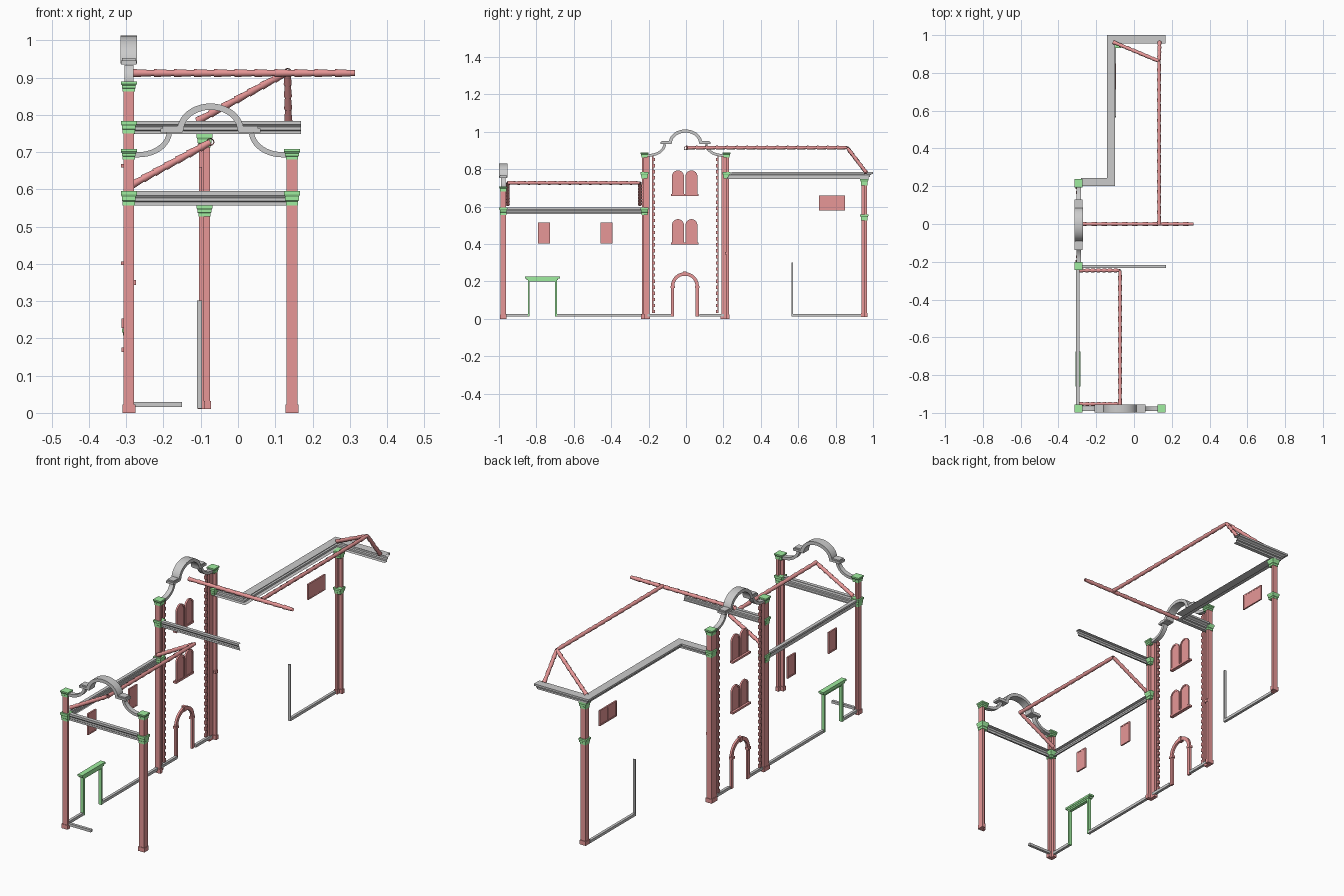
import bpy, bmesh, math
from mathutils import Vector

if "Cube" in bpy.data.objects:
    bpy.data.objects.remove(bpy.data.objects["Cube"])

def material(name, rgb):
    m = bpy.data.materials.new(name)
    m.diffuse_color = (*rgb, 1)
    m.use_nodes = True
    m.node_tree.nodes["Principled BSDF"].inputs["Base Color"].default_value = m.diffuse_color
    return m

RED = material("terracotta", (0.8, 0.31, 0.31))
GREEN = material("green_trim", (0.35, 0.85, 0.35))

def finish(name, bm, mat=None, smooth=False):
    bmesh.ops.recalc_face_normals(bm, faces=bm.faces)
    me = bpy.data.meshes.new(name)
    bm.to_mesh(me)
    bm.free()
    ob = bpy.data.objects.new(name, me)
    bpy.context.collection.objects.link(ob)
    if mat:
        me.materials.append(mat)
    if smooth:
        bpy.ops.object.select_all(action='DESELECT')
        ob.select_set(True)
        bpy.context.view_layer.objects.active = ob
        bpy.ops.object.shade_smooth_by_angle(angle=math.radians(35))
    return ob

def add_box(bm, x0, x1, y0, y1, z0, z1):
    vs = bmesh.ops.create_cube(bm, size=1)["verts"]
    for v in vs:
        v.co = ((x0 + x1) / 2 + v.co.x * (x1 - x0), (y0 + y1) / 2 + v.co.y * (y1 - y0),
                (z0 + z1) / 2 + v.co.z * (z1 - z0))

def boxes(name, items, mat=None):
    bm = bmesh.new()
    for b in items:
        add_box(bm, *b)
    return finish(name, bm, mat)

def add_loft(bm, rings, solid=True):
    """Join equal rings; solid ones are closed round and capped."""
    rows = [[bm.verts.new(p) for p in r] for r in rings]
    n = len(rows[0])
    for a, b in zip(rows, rows[1:]):
        for i in range(n if solid else n - 1):
            bm.faces.new((a[i], a[(i + 1) % n], b[(i + 1) % n], b[i]))
    if solid:
        bm.faces.new(rows[0])
        bm.faces.new(rows[-1])

# L-shaped corner pilasters with plinths and flared capitals
def capital(name, x, y, z, h):
    rings = []
    for half, t in ((.0165, 0), (.0165, .3), (.0185, .35), (.0185, .6), (.0215, .75), (.0215, 1)):
        rings.append([(x + sx * half, y + sy * half, z + t * h)
                      for sx, sy in ((-1, -1), (1, -1), (1, 1), (-1, 1))])
    bm = bmesh.new()
    add_loft(bm, rings)
    finish(name, bm, GREEN)

def pilaster(name, x, y, z0, top, caps, sx, sy, arm=.029):
    """sx, sy point to the outer corner; arm is the length along y."""
    bm = bmesh.new()
    for grow, z1 in ((0, top), (.003, z0 + .022)):
        def p(dx, dy):
            return (x + sx * (.0145 + grow - dx), y + sy * (.0145 + grow - dy))
        t, wx, wy = .013 + 2 * grow, .029 + 2 * grow, arm + 2 * grow
        outline = [p(0, 0), p(wx, 0), p(wx, t), p(t, t), p(t, wy), p(0, wy)]
        add_loft(bm, [[(*q, z) for q in outline] for z in (z0, z1)])
    finish(name, bm, RED)
    for i, (z, h) in enumerate(caps):
        capital(f"{name}_capital_{i}", x, y, z, h)

TX, TY, FX, FY = -.293, -.003, -.074, -.977
pilaster("front_left_pilaster", TX, FY, 0, .69, [(.556, .04), (.68, .028)], -1, -1)
pilaster("front_right_pilaster", .145, FY, 0, .69, [(.556, .04), (.68, .028)], 1, -1)
pilaster("tower_left_pilaster", TX, -.222, 0, .87, [(.556, .04), (.75, .034), (.862, .028)], -1, -1, .042)
pilaster("tower_right_pilaster", TX, .216, 0, .87, [(.75, .034), (.862, .028)], -1, 1, .042)
pilaster("end_pilaster", -.09, .953, .01, .74, [(.527, .03), (.712, .036)], -1, 1)

# Stepped cornice shells swept along a wall line, projecting to the left of the path
def cornice(name, path, z0, z1, depth):
    prof = [(0, 0), (.45, 0), (.45, .25), (.62, .32), (.62, .55), (.85, .7), (1, .72), (1, 1), (0, 1)]
    pts = [Vector(p) for p in path]
    dirs = [(b - a).normalized() for a, b in zip(pts, pts[1:])]
    left = [Vector((-d.y, d.x)) for d in dirs]
    rings = []
    for i, p in enumerate(pts):
        a, b = left[max(i - 1, 0)], left[min(i, len(left) - 1)]
        m = (a + b) / (1 + a.dot(b))
        rings.append([(p.x + m.x * o * depth, p.y + m.y * o * depth, z0 + t * (z1 - z0)) for o, t in prof])
    bm = bmesh.new()
    add_loft(bm, rings, solid=False)
    finish(name, bm)

cornice("high_wing_cornice", [(-.28, .2), (-.1, .2), (-.1, .956), (.167, .956)], .748, .784, .044)
cornice("tower_side_cornice", [(.169, -.216), (-.28, -.216)], .748, .784, .018)
cornice("front_cornice", [(.132, -.966), (-.28, -.966)], .556, .595, .02)
cornice("low_wing_cornice", [(-.288, -.962), (-.288, -.236)], .56, .594, .018)

# Curved gables: two sweeping shoulders, two ledges, one arch
def at(plane, u, w, z):
    cx, cy, along_x = plane
    return (cx + u, cy + w, z) if along_x else (cx + w, cy + u, z)

def add_strip(bm, plane, line, thick, depth, w=0):
    rings = []
    for i, (u, z) in enumerate(line):
        a, b = line[max(i - 1, 0)], line[min(i + 1, len(line) - 1)]
        d = Vector((b[0] - a[0], b[1] - a[1])).normalized()
        n = Vector((-d.y, d.x)) * thick / 2
        rings.append([at(plane, u + s * n.x, w + v * depth / 2, z + s * n.y)
                      for s, v in ((1, -1), (1, 1), (-1, 1), (-1, -1))])
    add_loft(bm, rings)

def arc(cu, cz, a, b, t0, t1, n):
    return [(cu + a * math.cos(t0 + (t1 - t0) * i / n), cz + b * math.sin(t0 + (t1 - t0) * i / n))
            for i in range(n + 1)]

def gable(name, plane, z):
    bm = bmesh.new()
    add_strip(bm, plane, arc(0, z + .064, .081, .065, 0, math.pi, 20), .017, .044)
    for s in (-1, 1):
        add_strip(bm, plane, [(s * .205, z)] + arc(s * .193, z + .064, -s * .083, .064, -math.pi / 2, -.1, 10),
                  .014, .024)
        add_strip(bm, plane, [(s * .134, z + .065), (s * .075, z + .065)], .011, .042)
        add_strip(bm, plane, [(s * .128, z + .073), (s * .08, z + .073)], .008, .036)
    finish(name, bm, None, True)

gable("front_gable", (FX, FY, True), .693)
gable("tower_gable", (TX, TY, False), .875)

# Ridge and hip tiles: overlapping open tapered barrels
def tiles(name, a, b, step=.053, r=.0108):
    a, b = Vector(a), Vector(b)
    d = b - a
    n = max(1, round(d.length / step))
    rot = d.to_track_quat('Z', 'Y')
    bm = bmesh.new()
    for i in range(n):
        rows = []
        for t, rad in ((i / n, r), ((i + 1.08) / n, r * .72)):
            rows.append([bm.verts.new(a + d * min(t, 1) + rot @ Vector(
                (rad * math.cos(k * math.pi / 6), rad * math.sin(k * math.pi / 6), 0))) for k in range(12)])
        for k in range(12):
            bm.faces.new((rows[0][k], rows[0][(k + 1) % 12], rows[1][(k + 1) % 12], rows[1][k]))
    finish(name, bm, RED, True)

tiles("low_ridge_tiles", (FX, -.955, .727), (FX, -.245, .727))
for nm, y in (("front", -.953), ("back", -.246)):
    tiles(f"low_{nm}_verge_tiles", (-.285, y, .612), (FX, y, .727), .033)
tiles("tower_ridge_tiles", (-.28, 0, .912), (.314, 0, .912))
tiles("high_ridge_tiles", (.133, 0, .915), (.133, .862, .915))
tiles("high_left_hip_tiles", (-.108, .962, .784), (.133, .862, .915), .04)
tiles("high_right_hip_tiles", (.135, .962, .784), (.133, .862, .915), .04)

# Base mouldings and the wing's corner strip
def base(y0, y1, x=TX - .004):
    return (x - .007, x + .007, y0, y1, .012, .026)
boxes("base_moulding", [base(-.963, -.843), base(-.693, -.235), base(-.207, -.08), base(.073, .202),
                        base(.565, .94, -.103), (-.28, -.15, -.984, -.97, .016, .029)])
boxes("wing_corner_strip", [(-.11, -.097, .564, .572, .012, .302)])

# Side door frame with moulded lintel
boxes("side_door_frame", [(-.305, -.288, -.845, -.836, .012, .207),
                          (-.305, -.288, -.7, -.691, .012, .207),
                          (-.305, -.288, -.845, -.691, .2, .21),
                          (-.309, -.286, -.852, -.684, .208, .216),
                          (-.311, -.284, -.861, -.675, .216, .226)], GREEN)

# Rectangular windows: pane, frame bars and sill
def window(name, x, y0, y1, z0, z1, mullion=False):
    t = .007
    parts = [(x - .002, x + .002, y0, y1, z0, z1)]
    bars = [(y0, y0 + t, z0, z1), (y1 - t, y1, z0, z1), (y0, y1, z0, z0 + t), (y0, y1, z1 - t, z1)]
    if mullion:
        bars.append(((y0 + y1 - t) / 2, (y0 + y1 + t) / 2, z0, z1))
    parts += [(x - .005, x + .003, *b) for b in bars]
    boxes(name, parts, RED)

window("low_wing_window_1", -.301, -.792, -.727, .404, .514)
window("low_wing_window_2", -.301, -.457, -.392, .404, .514)
window("high_wing_window", -.1, .712, .85, .58, .66, True)

# Paired arched tower windows with a shared sill
def arched_pair(name, z0):
    bm = bmesh.new()
    plane = (-.3, TY - .004, False)
    for c in (-.036, .036):
        line = [(c + .028, z0)] + arc(c, z0 + .094, .028, .028, 0, math.pi, 12) + [(c - .028, z0)]
        add_loft(bm, [[at(plane, u, w, z) for u, z in line] for w in (-.002, .002)])
        add_strip(bm, plane, line, .008, .009)
    y = TY - .004
    add_box(bm, -.314, -.296, y - .073, y + .073, z0 - .01, z0)
    finish(name, bm, RED)

arched_pair("upper_tower_windows", .668)
arched_pair("lower_tower_windows", .407)

# Arched tower door surround with imposts and keystone
bm = bmesh.new()
door = (-.302, TY - .003, False)
add_strip(bm, door, [(.066, .012)] + arc(0, .174, .066, .066, 0, math.pi, 20) + [(-.066, .012)], .018, .011)
for s in (-1, 1):
    add_box(bm, -.313, -.295, TY - .003 + s * .066 - .012, TY - .003 + s * .066 + .012, .164, .176)
add_box(bm, -.313, -.295, TY - .012, TY + .006, .228, .254)
finish("tower_door_surround", bm, RED)

# Toothed quoin strips beside the tower pilasters
quoins = []
for s in (-1, 1):
    for i in range(26):
        z = .03 + i * .0325
        for inner, za, zb in ((.163, z, z + .0175), (.171, z + .0175, z + .0325)):
            a, b = sorted((TY + s * inner, TY + s * .178))
            quoins.append((-.306, -.294, a, b, za, zb))
boxes("tower_quoins", quoins, RED)

# Small bracket on the right tower pilaster
boxes("tower_bracket", [(-.286, -.274, .208, .23, .343, .357)], RED)
